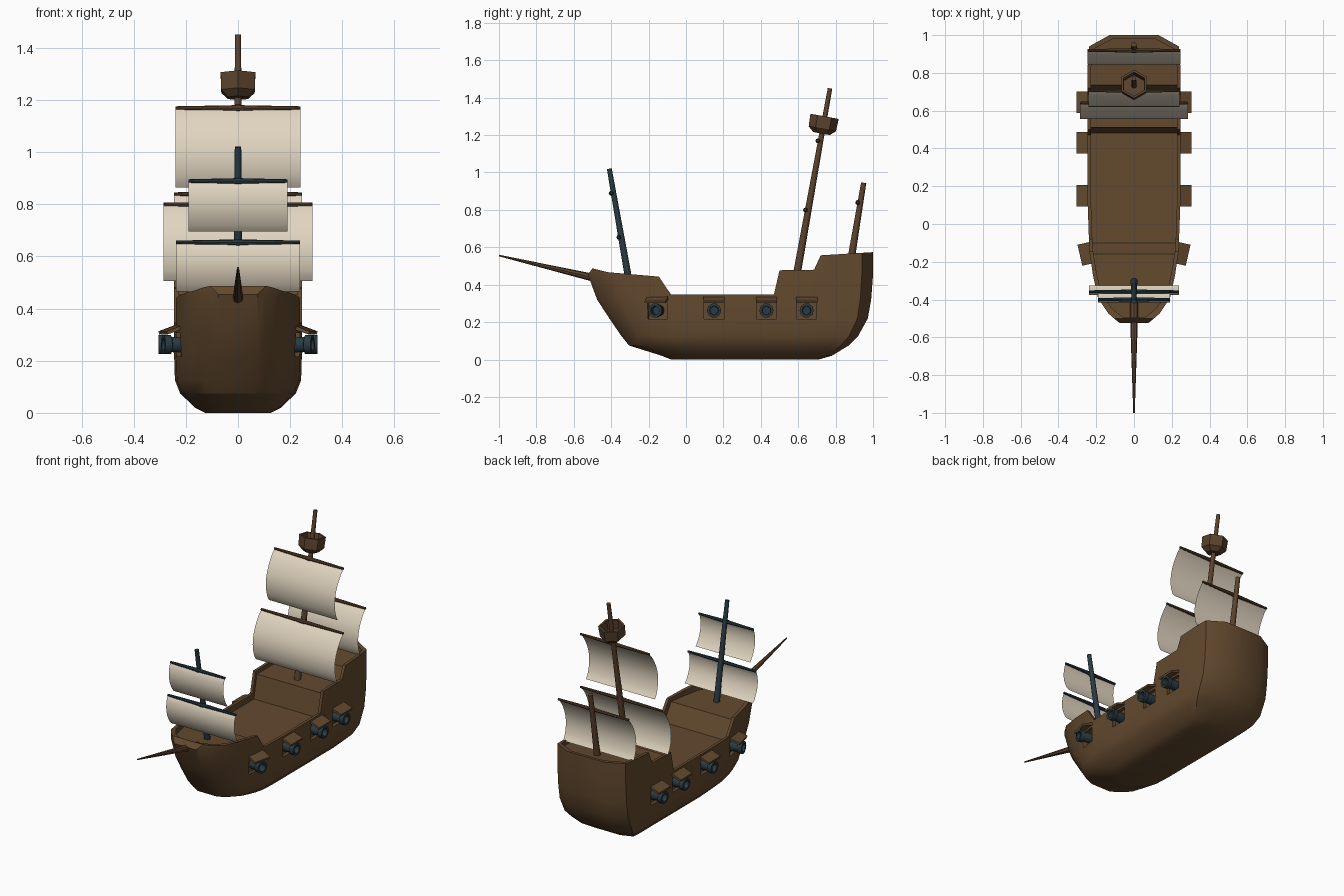
import bpy, bmesh, math
from mathutils import Vector, Matrix

if "Cube" in bpy.data.objects:
    bpy.data.objects.remove(bpy.data.objects["Cube"])


def material(name, rgb):
    m = bpy.data.materials.new(name)
    m.diffuse_color = (*rgb, 1)
    m.use_nodes = True
    m.node_tree.nodes["Principled BSDF"].inputs["Base Color"].default_value = m.diffuse_color
    return m


WOOD = material("hull_brown", (0.125, 0.067, 0.028))
SPAR = material("spar_brown", (0.105, 0.055, 0.026))
IRON = material("dark_teal", (0.022, 0.043, 0.055))
CLOTH = material("sail_cream", (0.76, 0.67, 0.53))


def make(name, verts, faces, mat, smooth=None, matrix=None):
    bm = bmesh.new()
    vs = [bm.verts.new(matrix @ Vector(v) if matrix else v) for v in verts]
    for f in faces:
        bm.faces.new([vs[i] for i in f])
    bmesh.ops.recalc_face_normals(bm, faces=bm.faces)
    me = bpy.data.meshes.new(name)
    bm.to_mesh(me)
    bm.free()
    me.materials.append(mat)
    ob = bpy.data.objects.new(name, me)
    bpy.context.collection.objects.link(ob)
    if smooth:
        shade(ob, smooth)
    return ob


def shade(ob, angle):
    bpy.ops.object.select_all(action='DESELECT')
    ob.select_set(True)
    bpy.context.view_layer.objects.active = ob
    bpy.ops.object.shade_smooth_by_angle(angle=math.radians(angle))


def rings(loops):
    """Vertices and faces of closed loops joined in order, with end caps."""
    n = len(loops[0])
    verts = [p for loop in loops for p in loop]
    faces = [(k * n + i, k * n + (i + 1) % n, (k + 1) * n + (i + 1) % n, (k + 1) * n + i)
             for k in range(len(loops) - 1) for i in range(n)]
    faces += [tuple(range(n))[::-1], tuple(range(len(verts) - n, len(verts)))]
    return verts, faces


def lathe(name, p0, p1, profile, mat, seg=10, smooth=40, matrix=None):
    """Turned part along p0-p1; profile holds (fraction, radius)."""
    p0, p1 = Vector(p0), Vector(p1)
    d = (p1 - p0).normalized()
    u = d.cross(Vector((0, 0, 1) if abs(d.x) > 0.9 else (1, 0, 0))).normalized()
    w = d.cross(u)
    loops = [[p0.lerp(p1, t) + r * (math.cos(a) * u + math.sin(a) * w)
              for a in (2 * math.pi * i / seg for i in range(seg))] for t, r in profile]
    return make(name, *rings(loops), mat, smooth, matrix)


def prism(name, pts, matrix=None, half=1.0, axis='x', mat=WOOD):
    """Extrude a 2D profile both ways along x (pts = y,z) or y (pts = x,z)."""
    loops = [[(s, a, b) if axis == 'x' else (a, s, b) for a, b in pts] for s in (-half, half)]
    return make(name, *rings(loops), mat, matrix=matrix)


def boolean(ob, cutter, op='DIFFERENCE'):
    m = ob.modifiers.new("cut", 'BOOLEAN')
    m.operation, m.solver, m.object = op, 'EXACT', cutter
    bpy.context.view_layer.objects.active = ob
    bpy.ops.object.modifier_apply(modifier=m.name)
    bpy.data.objects.remove(cutter)


# Hull: plan outline stacked at several heights
PLAN = [(-0.52, 0.075), (-0.50, 0.10), (-0.47, 0.135), (-0.39, 0.19), (-0.27, 0.217),
        (-0.14, 0.237), (0.1, 0.245), (0.6, 0.245), (0.84, 0.245), (0.94, 0.238), (1.0, 0.13)]


def outline(z, front, back, hw, inset=0.0):
    side = []
    for y, w in PLAN:
        if y < 0.1:
            y = 0.1 + (y - 0.1) / -0.62 * (front - 0.1)
        elif y > 0.6:
            y = 0.6 + (y - 0.6) / 0.4 * (back - 0.6)
        side.append((w * hw / 0.245 - inset, y, z))
    return side + [(-x, y, z) for x, y, z in reversed(side)]


LEVELS = [(0.0, -0.08, 0.71, 0.125), (0.02, -0.13, 0.78, 0.165), (0.075, -0.305, 0.87, 0.222),
          (0.125, -0.345, 0.92, 0.242), (0.22, -0.41, 0.972, 0.245), (0.32, -0.475, 0.99, 0.245),
          (0.455, -0.525, 1.0, 0.245), (0.65, -0.525, 1.0, 0.245)]
hull = make("hull", *rings([outline(*l) for l in LEVELS]), WOOD)

# Stepped rail line, then the sunken decks inside the bulwarks
rail = [(-0.7, 0.455), (-0.525, 0.455), (-0.50, 0.487), (-0.42, 0.467), (-0.145, 0.443),
        (-0.08, 0.347), (0.47, 0.347), (0.50, 0.477), (0.685, 0.48), (0.72, 0.557), (1.1, 0.58)]
boolean(hull, prism("rail_cutter", rail + [(1.1, 1), (-0.7, 1)]))
deck = [(-0.7, 0.43), (-0.16, 0.42), (-0.10, 0.31), (0.482, 0.31), (0.512, 0.455),
        (0.70, 0.455), (0.735, 0.535), (1.1, 0.55)]
well = make("deck_well", *rings([outline(z, -0.495, 0.98, 0.245, 0.018) for z in (0.2, 0.9)]), WOOD)
boolean(well, prism("deck_cutter", deck + [(1.1, 1.2), (-0.7, 1.2)]), 'INTERSECT')
boolean(hull, well)

# Gun ports, guns and lids, mirrored on both sides
for s, side in ((1, "right"), (-1, "left")):
    for i, (x, y, turn) in enumerate([(0.228, -0.152, -13), (0.245, 0.15, 0),
                                      (0.245, 0.43, 0), (0.245, 0.645, 0)]):
        M = (Matrix.Diagonal((s, 1, 1, 1)) @ Matrix.Translation((x, y, 0.262))
             @ Matrix.Rotation(math.radians(turn), 4, 'Z'))
        boolean(hull, prism("port_cutter", [(-0.022, -0.045), (0.05, -0.045), (0.05, 0.045),
                                            (-0.022, 0.045)], M, 0.053, 'y'))
        lathe(f"gun_{side}_{i}", (-0.05, 0, 0), (0.06, 0, 0),
              [(0, 0.033), (0.72, 0.030), (0.75, 0.038), (1, 0.038), (1, 0.024), (0.6, 0.022)],
              IRON, 10, 40, M)
        prism(f"port_lid_{side}_{i}", [(-0.012, 0.062), (-0.012, 0.078), (0.06, 0.051),
                                       (0.057, 0.039)], M, 0.057, 'y')
shade(hull, 32)


# Masts, each with yards and billowing sails (top, bottom, half width, billow)
def mast(name, y0, z0, y1, z1, r0, r1, mat, sails):
    lathe(name + "_mast", (0, y0, z0), (0, y1, z1), [(0, r0), (1, r1)], mat)
    at = lambda z: y0 + (y1 - y0) * (z - z0) / (z1 - z0)
    for k, (top, bottom, hw, billow) in enumerate(sails):
        y = at(top) - 0.013
        lathe(f"{name}_yard_{k}", (-hw, y, top + 0.004), (hw, y, top + 0.004),
              [(0, 0.007), (0.45, 0.011), (0.5, 0.014), (0.55, 0.011), (1, 0.007)], mat, 8)
        n = 14
        verts = []
        for j in range(n + 1):
            t = j / n
            z = top + (bottom - top) * t
            yy = at(z) - 0.014 - billow * math.sin(math.pi * t) ** 0.75
            verts += [(-hw, yy, z), (hw, yy, z)]
        make(f"{name}_sail_{k}", verts,
             [(2 * j, 2 * j + 1, 2 * j + 3, 2 * j + 2) for j in range(n)], CLOTH, 60)


mast("fore", -0.305, 0.42, -0.41, 1.02, 0.019, 0.013, IRON,
     [(0.885, 0.695, 0.19, 0.03), (0.65, 0.465, 0.237, 0.03)])
mast("main", 0.588, 0.43, 0.77, 1.45, 0.021, 0.012, SPAR,
     [(1.165, 0.865, 0.24, 0.055), (0.795, 0.505, 0.286, 0.055)])
mast("mizzen", 0.88, 0.52, 0.95, 0.945, 0.02, 0.014, SPAR,
     [(0.835, 0.56, 0.245, 0.048)])

# Hexagonal lookout and bowsprit
lathe("lookout", (0, 0.724, 1.208), (0, 0.741, 1.30),
      [(0, 0.045), (0.28, 0.074), (1, 0.077), (1, 0.064), (0.35, 0.06)], SPAR, 6, 20)
lathe("bowsprit", (0, -0.40, 0.415), (0, -1.0, 0.556), [(0, 0.024), (0.15, 0.021), (1, 0.004)], SPAR, 8)
